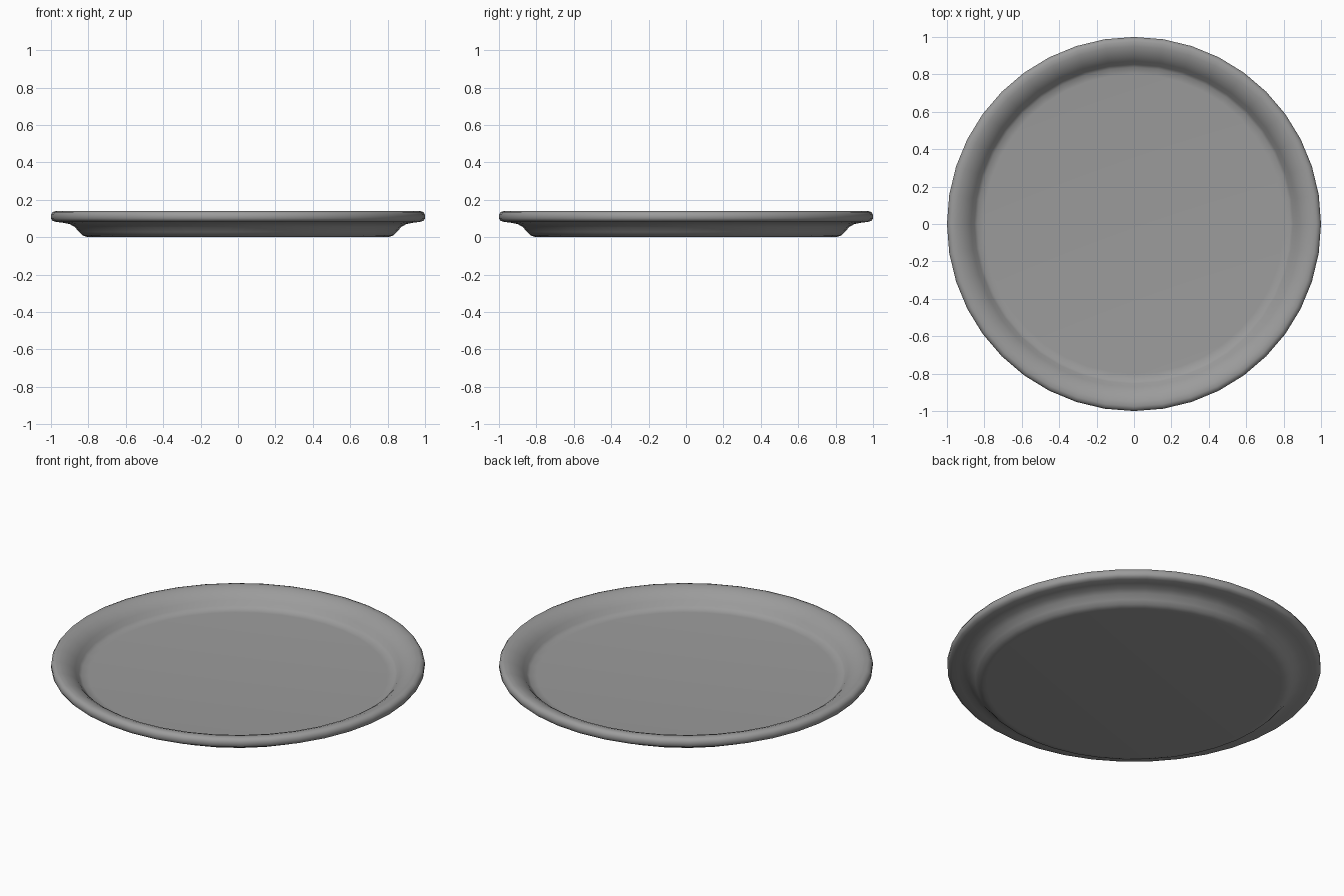
import bpy
import bmesh
import math

cube = bpy.data.objects.get("Cube")
if cube:
    bpy.data.objects.remove(cube, do_unlink=True)

SIDES = 40

# Half section (radius, height): floor, sloping wall, rounded rim, underside
PROFILE = [
    (0, .05), (.8, .05), (.838, .053), (.853, .066), (.872, .09), (.893, .11),
    (.92, .127), (.95, .138), (.975, .14), (.991, .134), (1, .12), (1, .1),
    (.992, .088), (.975, .082), (.94, .078), (.9, .07), (.872, .054),
    (.85, .028), (.832, .01), (.81, .002), (.79, 0), (0, 0),
]

# One flat grey for the whole plate
grey = bpy.data.materials.new("plain grey")
grey.use_nodes = True
colour = (.33, .33, .33, 1)
grey.diffuse_color = colour
grey.node_tree.nodes["Principled BSDF"].inputs["Base Color"].default_value = colour

# Spin the section around the upright axis
bm = bmesh.new()
points = [bm.verts.new((r, 0, z)) for r, z in PROFILE]
edges = [bm.edges.new(pair) for pair in zip(points, points[1:])]
bmesh.ops.spin(bm, geom=points + edges, cent=(0, 0, 0), axis=(0, 0, 1),
               angle=math.tau, steps=SIDES, use_merge=False)
bmesh.ops.remove_doubles(bm, verts=bm.verts, dist=.0005)
bmesh.ops.recalc_face_normals(bm, faces=bm.faces)

mesh = bpy.data.meshes.new("plate")
bm.to_mesh(mesh)
bm.free()
mesh.materials.append(grey)
plate = bpy.data.objects.new("plate", mesh)
bpy.context.collection.objects.link(plate)

# Smooth shading
bpy.context.view_layer.objects.active = plate
plate.select_set(True)
bpy.ops.object.shade_smooth_by_angle(angle=math.radians(50))
